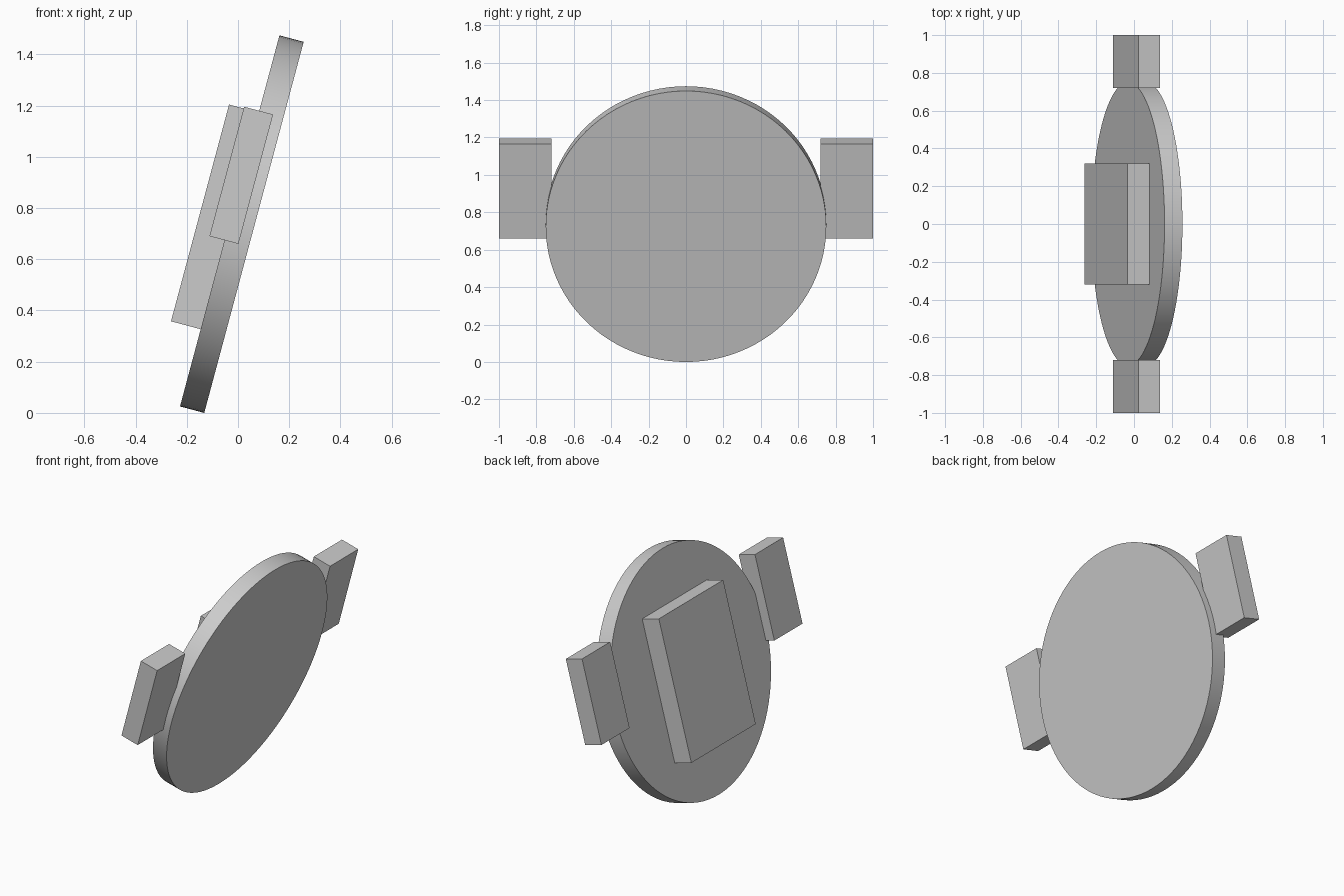
import bpy
import math
from mathutils import Matrix

cube = bpy.data.objects.get("Cube")
if cube:
    bpy.data.objects.remove(cube, do_unlink=True)

# One plain grey for every part
grey = bpy.data.materials.new("plain_grey")
grey.use_nodes = True
COLOUR = (0.6, 0.6, 0.6, 1)
grey.diffuse_color = COLOUR
grey.node_tree.nodes["Principled BSDF"].inputs["Base Color"].default_value = COLOUR

# The whole assembly leans about the y axis around the disc centre
LEAN = Matrix.Translation((0.015, 0, 0.737)) @ Matrix.Rotation(math.radians(15), 4, 'Y')


def finish(name):
    """Name, colour and lean the part just added."""
    ob = bpy.context.object
    ob.name = ob.data.name = name
    ob.data.materials.append(grey)
    bpy.context.view_layer.update()
    ob.matrix_world = LEAN @ ob.matrix_world
    return ob


def box(name, low, high):
    """Box between two corners in the leaning frame."""
    bpy.ops.mesh.primitive_cube_add(
        size=1, location=[(a + b) / 2 for a, b in zip(low, high)])
    bpy.context.object.scale = [b - a for a, b in zip(low, high)]
    return finish(name)


# Round disc facing along x
bpy.ops.mesh.primitive_cylinder_add(
    vertices=96, radius=0.75, depth=0.098, rotation=(0, math.pi / 2, 0))
finish("disc")
bpy.ops.object.shade_smooth_by_angle(angle=math.radians(30))

# Thick rectangular plate on the rear face of the disc
box("back_plate", (-0.169, -0.32, -0.438), (-0.045, 0.32, 0.438))

# Blocks on both edges of the disc
box("front_side_block", (-0.11, -1, -0.078), (0.007, -0.72, 0.445))
box("rear_side_block", (-0.11, 0.72, -0.078), (0.007, 1, 0.445))
